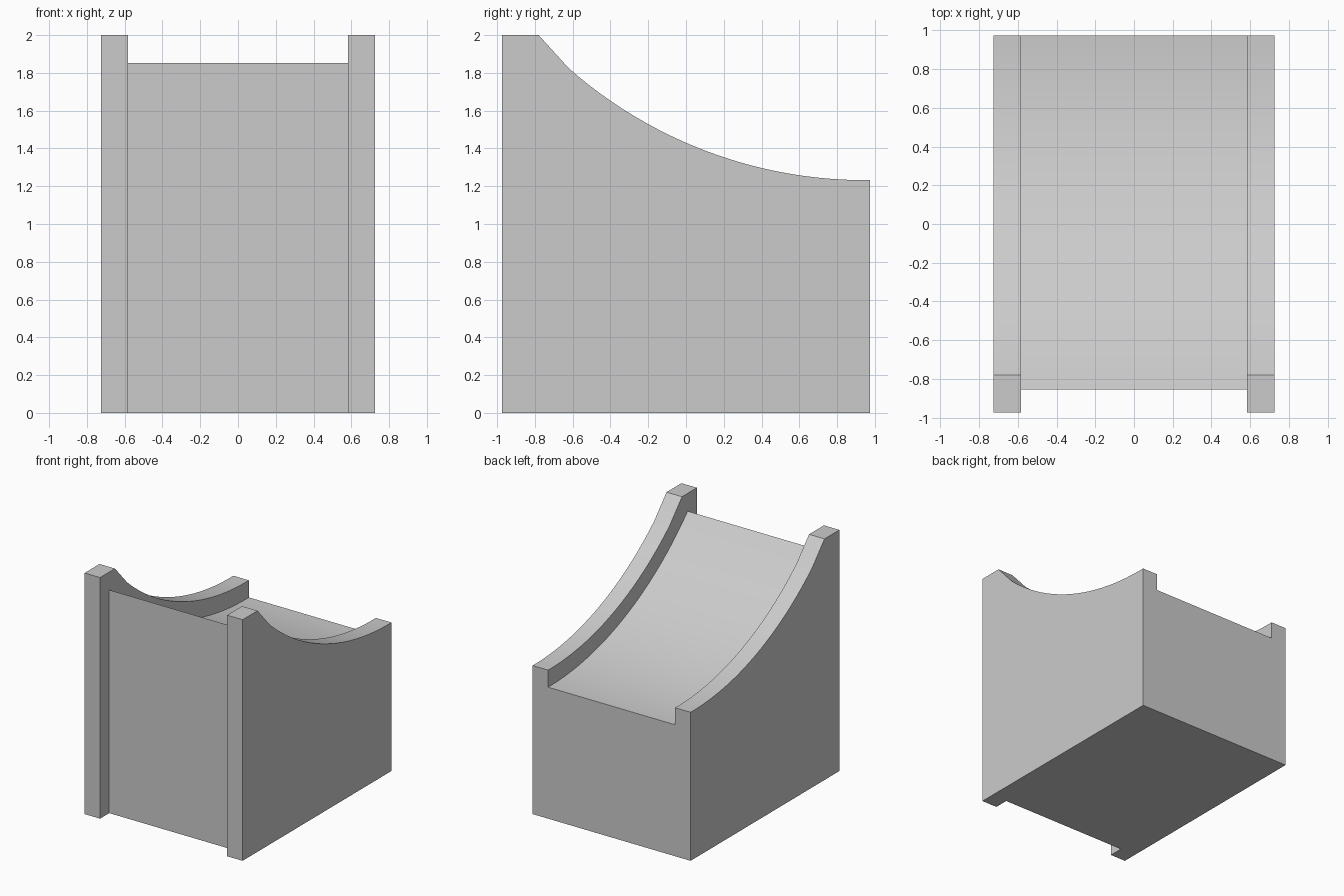
import bpy, bmesh, math

if "Cube" in bpy.data.objects:
    bpy.data.objects.remove(bpy.data.objects["Cube"])

CENTRE_Y, CENTRE_Z = 0.95, 3.61   # shared centre of both curved surfaces
RAIL_R, BED_R = 2.378, 2.52
HALF_W, HALF_BED, HALF_D = 0.725, 0.583, 0.975


def arc(radius, y0, y1, steps=24):
    """Lower arc points (y, z) from y0 to y1."""
    a0 = math.asin((y0 - CENTRE_Y) / radius)
    a1 = math.asin((y1 - CENTRE_Y) / radius)
    angles = [a0 + (a1 - a0) * i / steps for i in range(steps + 1)]
    return [(CENTRE_Y + radius * math.sin(a), CENTRE_Z - radius * math.cos(a))
            for a in angles]


def extrude_profile(name, profile, half_width):
    """Solid from a y-z profile extruded evenly along x."""
    bm = bmesh.new()
    face = bm.faces.new([bm.verts.new((-half_width, y, z)) for y, z in profile])
    out = bmesh.ops.extrude_face_region(bm, geom=[face])
    verts = [v for v in out["geom"] if isinstance(v, bmesh.types.BMVert)]
    bmesh.ops.translate(bm, verts=verts, vec=(2 * half_width, 0, 0))
    bmesh.ops.recalc_face_normals(bm, faces=bm.faces[:])
    mesh = bpy.data.meshes.new(name)
    bm.to_mesh(mesh)
    bm.free()
    obj = bpy.data.objects.new(name, mesh)
    bpy.context.collection.objects.link(obj)
    return obj


# Full-width body with the rail curve along its top
body = extrude_profile(
    "curved_ramp_block",
    [(HALF_D, 0), (-HALF_D, 0), (-HALF_D, 2), (-0.78, 2)]
    + arc(RAIL_R, -0.62, HALF_D), HALF_W)

# Cutter for the sunken bed and the recessed front panel
cutter = extrude_profile(
    "bed_cutter",
    [(-1.2, 2.3), (-1.2, -0.2), (-0.855, -0.2)]
    + arc(BED_R, -0.855, 1.2) + [(1.2, 2.3)], HALF_BED)
cutter.hide_render = True

cut = body.modifiers.new("recess", "BOOLEAN")
cut.operation = "DIFFERENCE"
cut.solver = "EXACT"
cut.object = cutter
bpy.context.view_layer.objects.active = body
body.select_set(True)
bpy.ops.object.modifier_apply(modifier=cut.name)
bpy.data.objects.remove(cutter, do_unlink=True)

# Smooth curve, crisp corners
bpy.ops.object.shade_smooth_by_angle(angle=math.radians(20))
